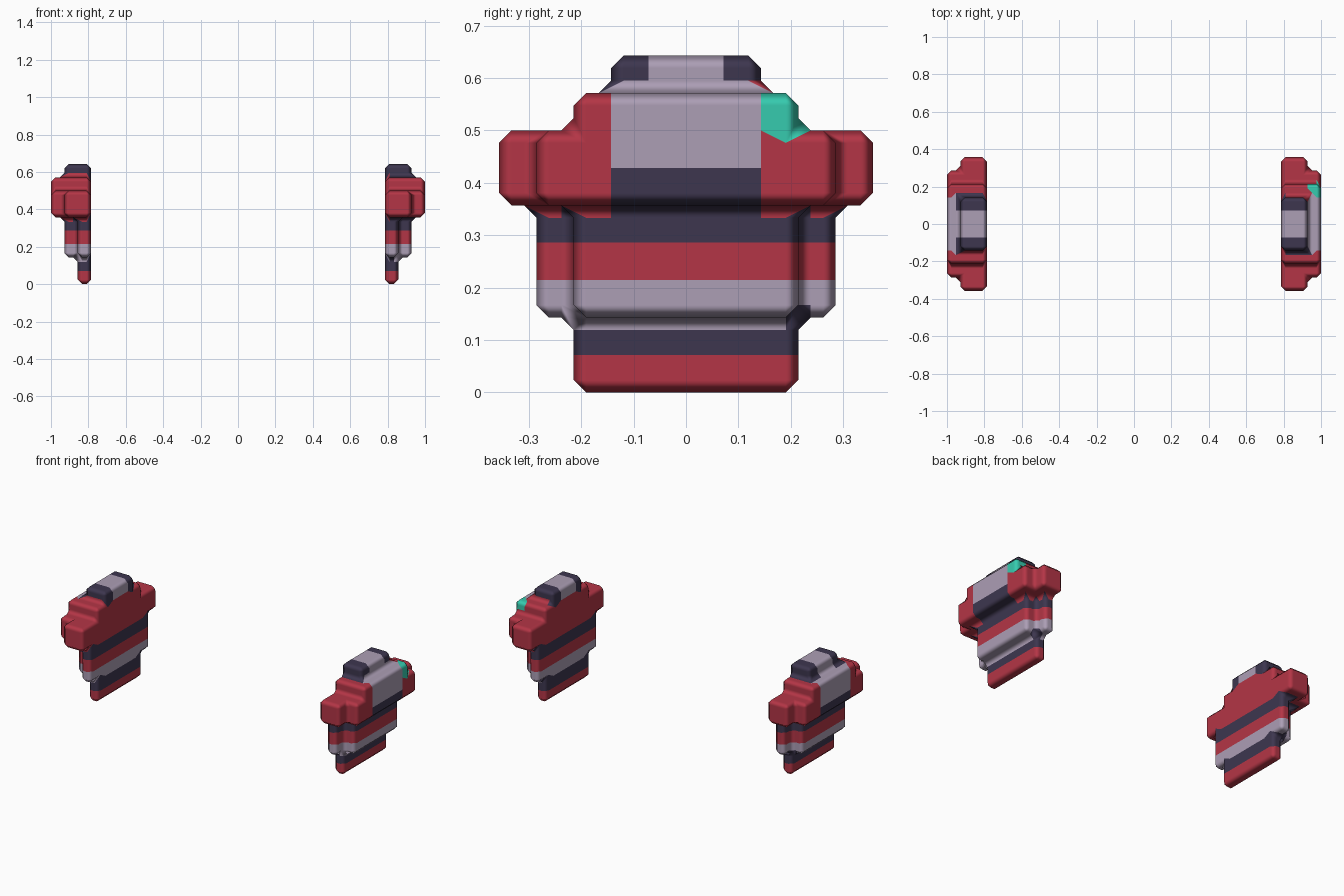
import bpy
import bmesh

if "Cube" in bpy.data.objects:
    bpy.data.objects.remove(bpy.data.objects["Cube"])

U = 1 / 14          # block size
BEVEL = U / 3       # chamfer on every convex and concave edge

COLOURS = [
    ("red", (0.456, 0.036, 0.061)),
    ("pale mauve", (0.413, 0.342, 0.462)),
    ("dark navy", (0.047, 0.037, 0.078)),
    ("teal", (0.037, 0.597, 0.429)),
]
RED, PALE, NAVY, TEAL = range(4)
materials = []
for name, rgb in COLOURS:
    m = bpy.data.materials.new(name)
    m.diffuse_color = (*rgb, 1)
    m.use_nodes = True
    m.node_tree.nodes["Principled BSDF"].inputs["Base Color"].default_value = m.diffuse_color
    materials.append(m)

# Box parts of one shoulder guard, in blocks:
# layers outward from the body, half length, bottom, top
BOXES = [
    (1, 3, 0, 2),   # lower tongue
    (1, 4, 2, 5),   # wide inner skirt
    (2, 3, 2, 5),   # raised skirt panel
    (2, 5, 5, 7),   # long shoulder bar
    (3, 4, 5, 7),   # outer shoulder bar
    (3, 3, 7, 8),   # upper shoulder
    (2, 2, 8, 9),   # top ridge
]
BANDS = [RED, NAVY, PALE, RED, NAVY]   # stripes from the ground up


def block_colour(layer, y, z, accent):
    inner_half = -2 <= y < 2
    if z < 5:
        return BANDS[z]
    if z == 8:
        return PALE if -1 <= y < 1 else NAVY
    if layer == 2 and inner_half:
        return NAVY if z == 5 else PALE
    if accent and (layer, y, z) == (2, 2, 7):
        return TEAL
    return RED


def shoulder_guard(name, side, accent):
    blocks = {(l, y, z)
              for layers, half, z0, z1 in BOXES
              for l in range(layers)
              for y in range(-half, half)
              for z in range(z0, z1)}
    bm = bmesh.new()
    verts = {}

    def corner(p):
        if p not in verts:
            verts[p] = bm.verts.new((side * (11 + p[0]) * U, p[1] * U, p[2] * U))
        return verts[p]

    # Skin: one square wherever a block meets empty space
    for b in sorted(blocks):
        for axis in range(3):
            for d in (0, 1):
                n = list(b)
                n[axis] += 2 * d - 1
                if tuple(n) in blocks:
                    continue
                ring = []
                for i, j in ((0, 0), (1, 0), (1, 1), (0, 1)):
                    p = list(b)
                    p[axis] += d
                    p[(axis + 1) % 3] += i
                    p[(axis + 2) % 3] += j
                    ring.append(corner(tuple(p)))
                if d == 0:
                    ring.reverse()
                face = bm.faces.new(ring)
                face.material_index = block_colour(*b, accent)
                face.smooth = True
    bmesh.ops.recalc_face_normals(bm, faces=bm.faces)
    mesh = bpy.data.meshes.new(name)
    bm.to_mesh(mesh)
    bm.free()
    for m in materials:
        mesh.materials.append(m)
    obj = bpy.data.objects.new(name, mesh)
    bpy.context.collection.objects.link(obj)

    # Soft chamfers
    bevel = obj.modifiers.new("chamfer", 'BEVEL')
    bevel.width = BEVEL
    bevel.segments = 1
    bevel.limit_method = 'ANGLE'
    bevel.harden_normals = True
    return obj


shoulder_guard("right_shoulder_guard", 1, True)
shoulder_guard("left_shoulder_guard", -1, False)
